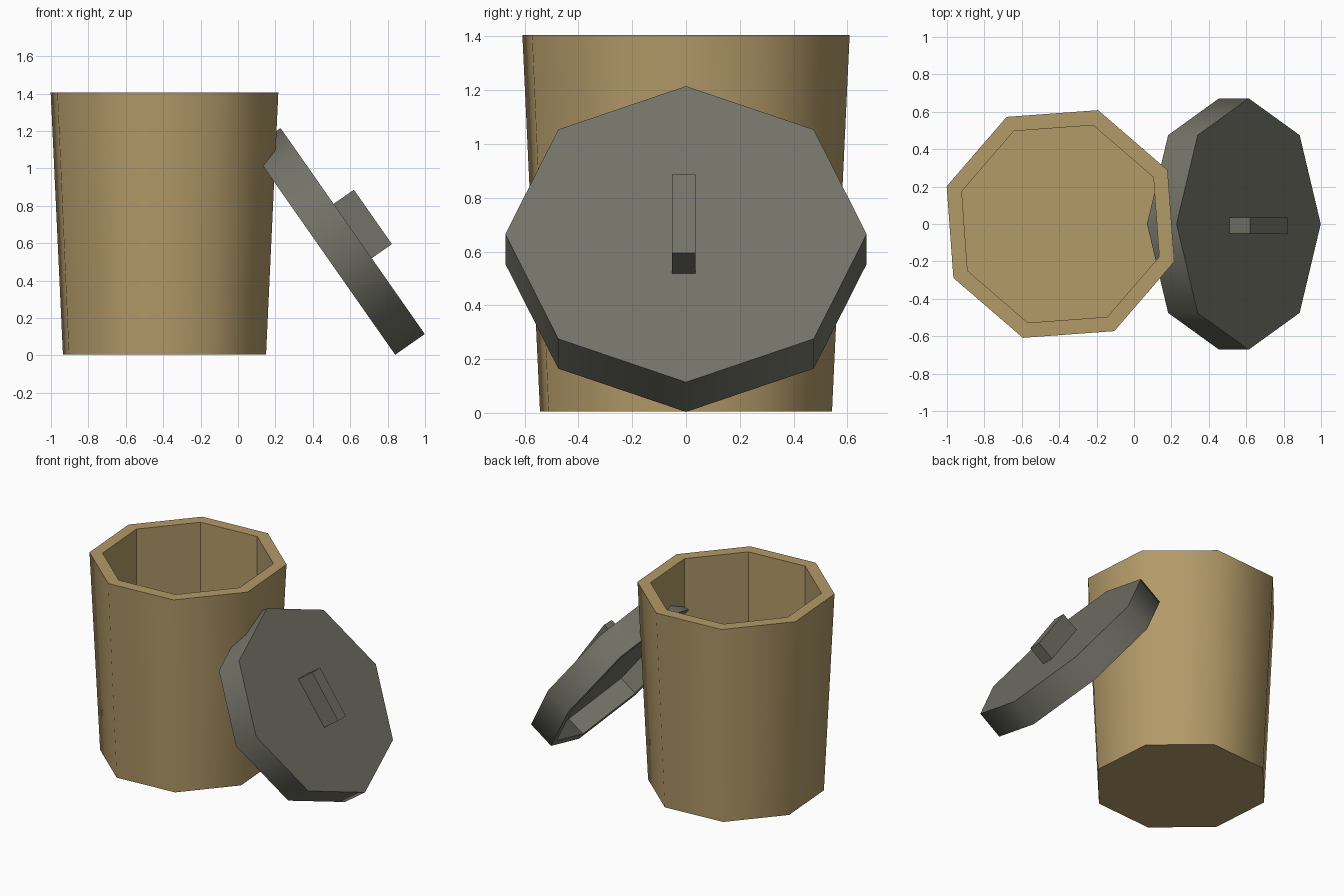
import bpy, bmesh
from math import radians, sin, cos, tau
from mathutils import Matrix

cube = bpy.data.objects.get("Cube")
if cube:
    bpy.data.objects.remove(cube, do_unlink=True)

SIDES = 8


def make_material(name, rgb):
    mat = bpy.data.materials.new(name)
    mat.use_nodes = True
    mat.diffuse_color = (*rgb, 1)
    bsdf = mat.node_tree.nodes["Principled BSDF"]
    bsdf.inputs["Base Color"].default_value = (*rgb, 1)
    bsdf.inputs["Roughness"].default_value = 0.8
    return mat


def add_object(name, bm, mat, matrix):
    bmesh.ops.recalc_face_normals(bm, faces=bm.faces)
    mesh = bpy.data.meshes.new(name)
    bm.to_mesh(mesh)
    bm.free()
    mesh.materials.append(mat)
    obj = bpy.data.objects.new(name, mesh)
    obj.matrix_world = matrix
    bpy.context.collection.objects.link(obj)
    return obj


def make_tub(name, profile, phase, mat, matrix):
    """Eight-sided hollow vessel; the first profile segment is the smooth outer wall."""
    bm = bmesh.new()
    rings = []
    for radius, z in profile:
        angles = [phase + tau * i / SIDES for i in range(SIDES)]
        rings.append([bm.verts.new((radius * cos(a), radius * sin(a), z)) for a in angles])
    for level, (low, high) in enumerate(zip(rings, rings[1:])):
        for i in range(SIDES):
            j = (i + 1) % SIDES
            face = bm.faces.new((low[i], low[j], high[j], high[i]))
            face.smooth = level == 0
    bm.faces.new(rings[0])
    bm.faces.new(rings[-1])
    # Only the outer wall blends; rims and the inside stay crisp
    for edge in bm.edges:
        edge.smooth = all(f.smooth for f in edge.link_faces)
    return add_object(name, bm, mat, matrix)


tan = make_material("tan", (0.45, 0.325, 0.14))
grey = make_material("warm grey", (0.17, 0.17, 0.138))

# Tapered bin with a straight-walled hollow
make_tub("bin_body", [(0.572, 0.006), (0.641, 1.405), (0.556, 1.405), (0.556, 0.06)],
         radians(26.7), tan, Matrix.Translation((-0.393, 0, 0)))

# Lid leaning on the bin, hollow underneath
lean = Matrix.Translation((0.455, 0, 0.554)) @ Matrix.Rotation(radians(55), 4, 'Y')
make_tub("lid", [(0.672, 0.193), (0.672, 0), (0.62, 0), (0.62, 0.135)], 0, grey, lean)

# Block handle on the lid
bm = bmesh.new()
bmesh.ops.create_cube(bm, size=1, matrix=Matrix.Diagonal((0.355, 0.088, 0.14, 1)))
add_object("lid_handle", bm, grey, lean @ Matrix.Translation((0, -0.008, 0.255)))
